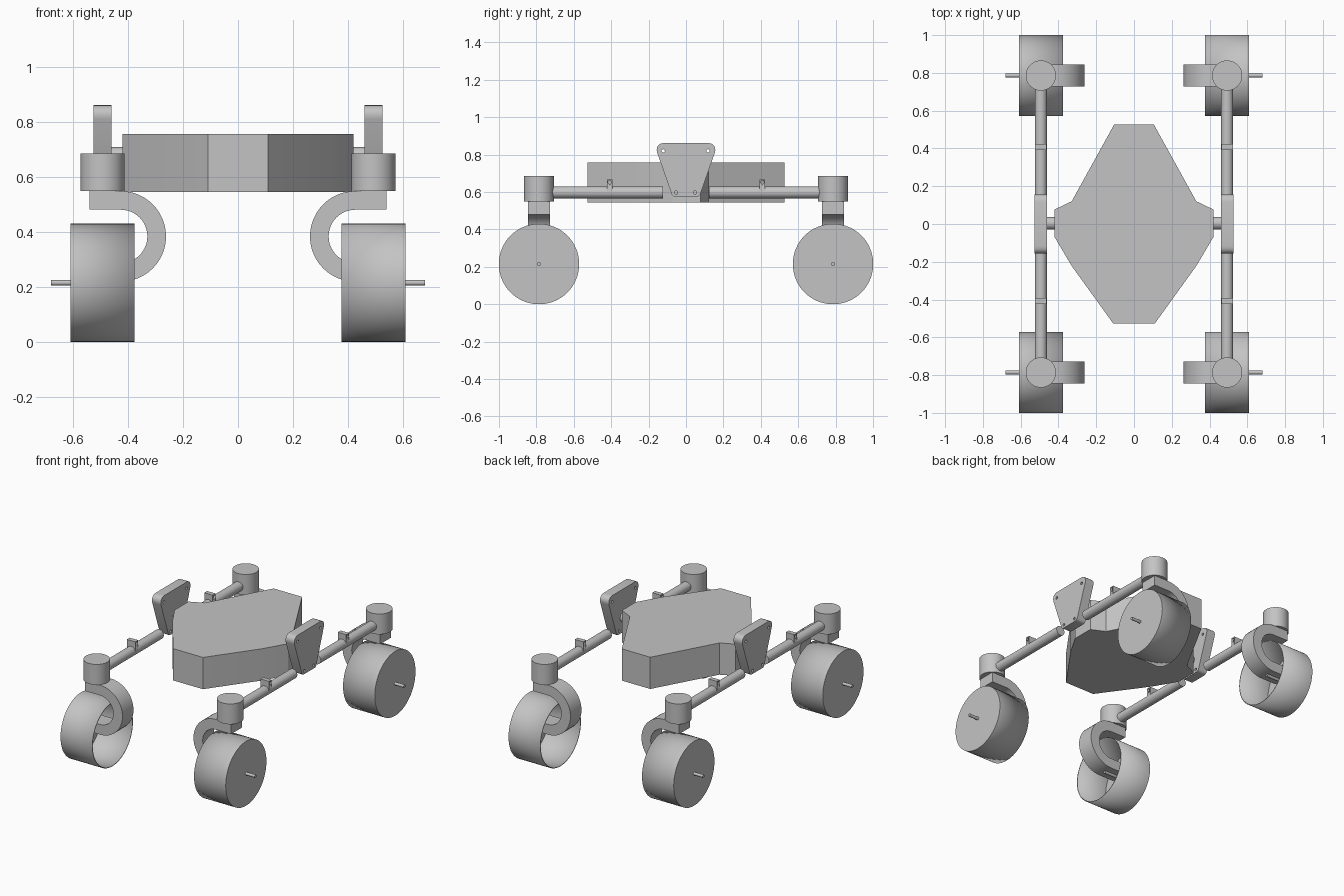
import bpy, bmesh, math
from mathutils import Matrix, Vector

cube = bpy.data.objects.get("Cube")
if cube:
    bpy.data.objects.remove(cube, do_unlink=True)

grey = bpy.data.materials.new("plain_grey")
grey.use_nodes = True
COLOUR = (0.55, 0.55, 0.55, 1)
grey.diffuse_color = COLOUR
grey.node_tree.nodes["Principled BSDF"].inputs["Base Color"].default_value = COLOUR


def finish(name, bm):
    """Turn a bmesh into a smooth-by-angle grey object."""
    bmesh.ops.recalc_face_normals(bm, faces=bm.faces)
    mesh = bpy.data.meshes.new(name)
    bm.to_mesh(mesh)
    bm.free()
    mesh.materials.append(grey)
    obj = bpy.data.objects.new(name, mesh)
    bpy.context.collection.objects.link(obj)
    bpy.ops.object.select_all(action="DESELECT")
    obj.select_set(True)
    bpy.context.view_layer.objects.active = obj
    bpy.ops.object.shade_smooth_by_angle(angle=math.radians(30))
    return obj


def add_cylinder(bm, start, end, radius, sides=32):
    """Add a capped cylinder between two points."""
    a, b = Vector(start), Vector(end)
    turn = (b - a).to_track_quat("Z", "Y").to_matrix().to_4x4()
    bmesh.ops.create_cone(bm, cap_ends=True, segments=sides, radius1=radius, radius2=radius,
                          depth=(b - a).length, matrix=Matrix.Translation((a + b) / 2) @ turn)


def cylinder(name, start, end, radius, sides=32):
    bm = bmesh.new()
    add_cylinder(bm, start, end, radius, sides)
    return finish(name, bm)


def prism(points, offset):
    """Extrude a closed outline of 3D points along an offset."""
    bm = bmesh.new()
    face = bm.faces.new([bm.verts.new(p) for p in points])
    new = bmesh.ops.extrude_face_region(bm, geom=[face])["geom"]
    bmesh.ops.translate(bm, vec=offset, verts=[v for v in new if isinstance(v, bmesh.types.BMVert)])
    # the source face is kept as the closing cap
    if not face.is_valid or len(bm.faces) < len(points) + 2:
        bmesh.ops.holes_fill(bm, edges=bm.edges, sides=0)
    return bm


def drill(obj, name, holes, x):
    """Cut small round holes through a part along x."""
    bm = bmesh.new()
    for y, z in holes:
        add_cylinder(bm, (x - 0.06, y, z), (x + 0.06, y, z), 0.009, 16)
    cutter = finish(name, bm)
    cutter.hide_render = True
    cutter.hide_set(True)
    mod = obj.modifiers.new("holes", "BOOLEAN")
    mod.operation = "DIFFERENCE"
    mod.solver = "EXACT"
    mod.object = cutter


# Body: faceted slab
half = [(0.11, -0.527), (0.33, -0.222), (0.42, -0.07), (0.42, 0.077), (0.33, 0.12), (0.105, 0.527)]
outline = half + [(-x, y) for x, y in reversed(half)]
finish("body", prism([(x, y, 0.545) for x, y in outline], (0, 0, 0.212)))

RAIL_X, WHEEL_Y, WHEEL_R = 0.493, 0.786, 0.215

for side, s in (("left", 1), ("right", -1)):
    rail = s * RAIL_X

    # Pivot plate with rounded corners and bolt holes
    corners = [(-0.072, 0.575), (0.072, 0.575), (0.172, 0.862), (-0.172, 0.862)]
    bm = prism([(rail - 0.0325, y, z) for y, z in corners], (0.065, 0, 0))
    for high, size in ((True, 0.055), (False, 0.015)):
        edges = [e for e in bm.edges
                 if abs(e.verts[0].co.x - e.verts[1].co.x) > 0.05
                 and (e.verts[0].co.z > 0.7) == high]
        bmesh.ops.bevel(bm, geom=edges, offset=size, segments=6, profile=0.5, affect="EDGES")
    plate = finish(side + "_pivot_plate", bm)
    drill(plate, side + "_plate_cutter",
          [(-0.122, 0.82), (0.118, 0.82), (-0.053, 0.597), (0.048, 0.597)], rail)

    # Stub shaft joining plate and body
    cylinder(side + "_pivot_shaft", (s * 0.40, 0.004, 0.676), (s * 0.47, 0.004, 0.676), 0.033)

    for end, f in (("front", -1), ("back", 1)):
        label = end + "_" + side
        y = f * WHEEL_Y

        # Rail and its upright tab
        cylinder(label + "_rail", (rail, f * 0.124, 0.598), (rail, f * 0.75, 0.598), 0.032)
        tab_y = f * 0.408
        bm = prism([(rail - 0.031, tab_y + a, z) for a, z in
                    ((-0.015, 0.60), (0.015, 0.60), (0.015, 0.668), (-0.015, 0.668))], (0.062, 0, 0))
        drill(finish(label + "_tab", bm), label + "_tab_cutter", [(tab_y, 0.652)], rail)

        # Steering housing
        cylinder(label + "_steering_housing", (rail, y, 0.549), (rail, y, 0.685), 0.08, 48)

        # C-shaped arm: straight ends joined by a half ring
        cx, cz, tip = 0.427, 0.384, 0.54
        arc = [math.pi * (0.5 + i / 24) for i in range(25)]
        ring = [(tip, cz + 0.165)] + [(cx + 0.165 * math.cos(t), cz + 0.165 * math.sin(t)) for t in arc]
        ring += [(tip, cz - 0.165), (tip, cz - 0.097)]
        ring += [(cx + 0.097 * math.cos(t), cz + 0.097 * math.sin(t)) for t in reversed(arc)]
        ring += [(tip, cz + 0.097)]
        finish(label + "_arm", prism([(s * x, y - 0.058, z) for x, z in ring], (0, 0.116, 0)))

        # Wheel: cup closed on the outside, open on the inside
        bm = bmesh.new()
        add_cylinder(bm, (s * 0.376, y, WHEEL_R), (s * 0.61, y, WHEEL_R), WHEEL_R, 64)
        inner = min(bm.faces, key=lambda fc: abs(fc.calc_center_median().x))
        bmesh.ops.delete(bm, geom=[inner], context="FACES_ONLY")
        wheel = finish(label + "_wheel", bm)
        wall = wheel.modifiers.new("wall", "SOLIDIFY")
        wall.thickness = 0.006
        wall.offset = -1

        # Axle pin
        cylinder(label + "_axle", (s * 0.42, y, WHEEL_R), (s * 0.68, y, WHEEL_R), 0.01, 16)
